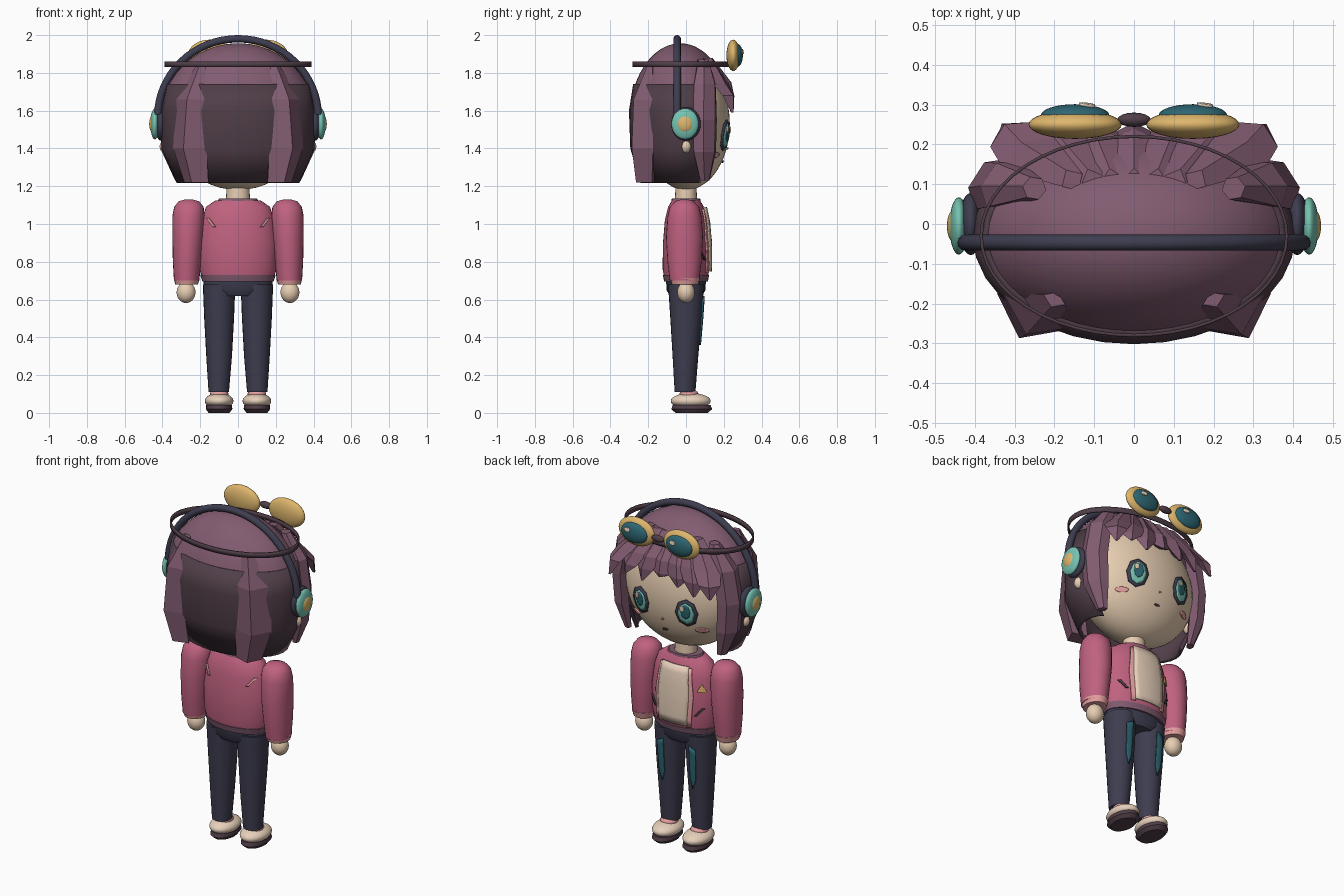
import bpy, bmesh, math
from mathutils import Matrix, Vector
from mathutils.bvhtree import BVHTree

cube = bpy.data.objects.get("Cube")
if cube:
    bpy.data.objects.remove(cube, do_unlink=True)


def mat(name, *rgb):
    lin = [(c / 255 / 12.92 if c < 11 else ((c / 255 + 0.055) / 1.055) ** 2.4) for c in rgb] + [1]
    m = bpy.data.materials.new(name)
    m.use_nodes = True
    m.diffuse_color = lin
    m.node_tree.nodes["Principled BSDF"].inputs["Base Color"].default_value = lin
    return m


HAIR = mat("plum_hair", 130, 92, 113)
DARK = mat("dark_plum", 80, 62, 72)
SKIN = mat("skin", 232, 206, 178)
CREAM = mat("cream", 240, 216, 194)
JACKET = mat("rose_jacket", 192, 98, 128)
PINK = mat("light_pink", 230, 160, 160)
NAVY = mat("navy", 62, 61, 80)
TEAL = mat("light_teal", 118, 196, 178)
DEEP = mat("deep_teal", 45, 102, 114)
GOLD = mat("gold", 222, 182, 108)


def finish(name, bm, m, smooth=True, thickness=0, recalc=True):
    if recalc:
        bmesh.ops.recalc_face_normals(bm, faces=bm.faces[:])
    me = bpy.data.meshes.new(name)
    bm.to_mesh(me)
    bm.free()
    me.materials.append(m)
    ob = bpy.data.objects.new(name, me)
    bpy.context.collection.objects.link(ob)
    if thickness:
        mod = ob.modifiers.new("thickness", 'SOLIDIFY')
        mod.thickness = thickness
        mod.offset = 0
    if smooth:
        bpy.ops.object.select_all(action='DESELECT')
        ob.select_set(True)
        bpy.context.view_layer.objects.active = ob
        bpy.ops.object.shade_smooth_by_angle(angle=math.radians(40))
    return ob


def cut(bm, point, normal):
    """Remove everything on the positive side of a plane."""
    bmesh.ops.bisect_plane(bm, geom=bm.verts[:] + bm.edges[:] + bm.faces[:],
                           plane_co=point, plane_no=normal, clear_outer=True)


def ball(name, loc, scale, m, cut_z=None, seg=32):
    bm = bmesh.new()
    bmesh.ops.create_uvsphere(bm, u_segments=seg, v_segments=seg // 2, radius=1)
    bm.transform(Matrix.Translation(loc) @ Matrix.Diagonal((*scale, 1)))
    if cut_z:
        cut(bm, (0, 0, cut_z), (0, 0, -1))
    return finish(name, bm, m)


def loft(name, rings, m, n=24, caps=True, smooth=True, thickness=0, outward=False, cut_y=None):
    """Skin stacked ellipses (x, y, z, rx, ry); outward turns ry away from the head."""
    bm = bmesh.new()
    loops = []
    for x, y, z, rx, ry in rings:
        yaw = math.atan2(y / 0.07, x / 0.16) - math.pi / 2 if outward else 0
        turn = Matrix.Rotation(yaw, 3, 'Z')
        loops.append([bm.verts.new(Vector((x, y, z)) + turn @ Vector(
            (rx * math.cos(2 * math.pi * i / n), ry * math.sin(2 * math.pi * i / n), 0))) for i in range(n)])
    for a, b in zip(loops, loops[1:]):
        for i in range(n):
            j = (i + 1) % n
            bm.faces.new((a[i], a[j], b[j], b[i]))
    if caps:
        bm.faces.new(loops[0])
        bm.faces.new(loops[-1])
    if cut_y:
        cut(bm, (0, cut_y, 0), (0, 1, 0))
    return finish(name, bm, m, smooth, thickness)


def decal(name, target, pts, m, side=1, lift=0.005):
    """Thin plate drawn in x, z and laid on the target's +y or -y surface."""
    tree = BVHTree.FromPolygons([v.co for v in target.data.vertices],
                                [p.vertices[:] for p in target.data.polygons])
    bm = bmesh.new()
    bm.faces.new([bm.verts.new((x, 0, z)) for x, z in pts])
    bmesh.ops.poke(bm, faces=bm.faces[:])
    bmesh.ops.subdivide_edges(bm, edges=bm.edges[:], cuts=3, use_grid_fill=True)
    for v in bm.verts:
        hit = tree.ray_cast(Vector((v.co.x, side * 2, v.co.z)), Vector((0, -side, 0)))[0]
        if hit:
            v.co = hit + Vector((0, side * lift, 0))
    return finish(name, bm, m, thickness=0.008)


def oval(x, z, rx, rz, n=16):
    return [(x + rx * math.sin(2 * math.pi * i / n), z + rz * math.cos(2 * math.pi * i / n)) for i in range(n)]


# Head and hair
face = ball("face", (0, 0, 1.53), (0.365, 0.232, 0.35), SKIN, seg=48)
ball("hair_cap", (0, -0.03, 1.55), (0.415, 0.27, 0.407), HAIR, cut_z=1.72, seg=48)
loft("back_hair", [(0, -0.03, 1.74, 0.37, 0.24), (0, -0.03, 1.6, 0.395, 0.262), (0, -0.03, 1.4, 0.395, 0.255),
                   (0, -0.03, 1.22, 0.315, 0.2)], DARK, n=32, caps=False, thickness=0.02, cut_y=0.07)
for s, tag in ((1, "left"), (-1, "right")):
    loft(tag + "_back_lock", [(s * 0.2, -0.19, 1.83, 0.03, 0.02), (s * 0.24, -0.215, 1.66, 0.1, 0.07),
                              (s * 0.255, -0.22, 1.4, 0.1, 0.075), (s * 0.22, -0.21, 1.22, 0.07, 0.06)],
         HAIR, n=4, smooth=False, outward=True)
    loft(tag + "_side_lock", [(s * 0.25, 0.09, 1.87, 0.03, 0.03), (s * 0.33, 0.1, 1.74, 0.07, 0.05),
                              (s * 0.36, 0.1, 1.55, 0.075, 0.05), (s * 0.35, 0.1, 1.38, 0.07, 0.045),
                              (s * 0.31, 0.1, 1.23, 0.03, 0.02)],
         HAIR, n=6, smooth=False, outward=True)
for k, (x, tip) in enumerate(((0, 1.66), (0.11, 1.61), (-0.11, 1.63), (0.21, 1.63),
                              (-0.21, 1.6), (0.31, 1.59), (-0.31, 1.61))):
    loft("bang_lock_%d" % (k + 1), [(x * 0.5, 0.11, 1.88, 0.03, 0.03),
                                    (x * 0.85, 0.205 - 0.3 * x * x, 1.75, 0.075, 0.035),
                                    (x, 0.225, 1.68, 0.06, 0.03), (x * 1.06, 0.245, tip, 0.008, 0.008)],
         HAIR, n=4, smooth=False, outward=True)

# Face details
for s, tag in ((1, "left"), (-1, "right")):
    x = s * 0.15
    decal(tag + "_eye_rim", face, oval(x, 1.47, 0.062, 0.082, 8), NAVY)
    decal(tag + "_iris", face, oval(x, 1.468, 0.045, 0.064, 8), TEAL, lift=0.009)
    decal(tag + "_pupil", face, oval(x, 1.48, 0.026, 0.042, 8), DEEP, lift=0.013)
    decal(tag + "_eye_glint", face, oval(x + 0.016, 1.5, 0.013, 0.017, 8), CREAM, lift=0.017)
    decal(tag + "_blush", face, oval(s * 0.215, 1.365, 0.032, 0.014), PINK)
    ball(tag + "_ear", (s * 0.385, 0, 1.41), (0.03, 0.028, 0.035), SKIN, seg=16)
decal("nose", face, oval(0, 1.4, 0.007, 0.006, 6), PINK)
decal("mouth", face, oval(0, 1.33, 0.018, 0.006, 8), DARK)

# Headphones
bpy.ops.mesh.primitive_torus_add(major_segments=64, minor_segments=12, major_radius=0.425, minor_radius=0.02)
tmp = bpy.context.object
bm = bmesh.new()
bm.from_mesh(tmp.data)
bpy.data.objects.remove(tmp, do_unlink=True)
bm.transform(Matrix.Translation((0, -0.047, 1.565)) @ Matrix.Diagonal((1, 1, 0.978, 1))
             @ Matrix.Rotation(math.pi / 2, 4, 'X'))
cut(bm, (0, 0, 1.58), (0, 0, -1))
finish("headband", bm, NAVY)
for s, tag in ((1, "left"), (-1, "right")):
    ball(tag + "_ear_cushion", (s * 0.41, 0, 1.53), (0.03, 0.078, 0.088), NAVY)
    ball(tag + "_ear_cup", (s * 0.44, -0.005, 1.53), (0.024, 0.072, 0.082), TEAL)
    ball(tag + "_ear_cup_cap", (s * 0.452, -0.005, 1.53), (0.018, 0.042, 0.046), GOLD)

# Goggles
loft("goggle_strap", [(0, -0.03, z, 0.384, 0.25) for z in (1.83, 1.86)], DARK, n=48, caps=False, thickness=0.008)
ball("goggle_bridge", (0, 0.262, 1.893), (0.042, 0.018, 0.02), DARK, seg=16)
for s, tag in ((1, "left"), (-1, "right")):
    x = s * 0.148
    ball(tag + "_goggle_frame", (x, 0.25, 1.893), (0.117, 0.036, 0.083), GOLD)
    lens = ball(tag + "_goggle_lens", (x, 0.273, 1.893), (0.086, 0.028, 0.06), DEEP)
    decal(tag + "_lens_glint", lens, oval(x + 0.03, 1.913, 0.02, 0.012), CREAM, lift=0.002)

# Torso and jacket
loft("neck", [(0, 0, 1.08, 0.065, 0.06), (0, 0, 1.22, 0.06, 0.055)], SKIN)
jacket = loft("jacket", [(0, 0, 0.70, 0.185, 0.112), (0, 0, 0.76, 0.204, 0.124), (0, 0, 0.9, 0.208, 0.122),
                         (0, 0, 1.02, 0.192, 0.112), (0, 0, 1.09, 0.17, 0.095), (0, 0, 1.125, 0.12, 0.075)], JACKET, n=40)
loft("jacket_hem", [(0, 0, 0.695, 0.188, 0.115), (0, 0, 0.73, 0.2, 0.123)], HAIR, n=40)
loft("collar", [(0, 0, 1.105, 0.115, 0.08), (0, 0, 1.135, 0.1, 0.075)], HAIR)
decal("shirt_front", jacket, [(-0.09, 0.75), (0.09, 0.75), (0.1, 0.92), (0.085, 1.09), (-0.085, 1.09), (-0.1, 0.92)],
      CREAM, lift=0.012)
decal("chest_badge", jacket, [(-0.18, 0.95), (-0.135, 0.95), (-0.157, 0.995)], GOLD)
for s, tag in ((1, "left"), (-1, "right")):
    decal(tag + "_lapel", jacket, [(s * a, z) for a, z in
                                   ((0.085, 0.74), (0.11, 0.74), (0.122, 0.92), (0.1, 1.08), (0.08, 1.08), (0.095, 0.92))],
          PINK, lift=0.008)
    slash = [(0.125, 0.0), (0.14, 0.0), (0.175, 0.045), (0.16, 0.045)]
    decal(tag + "_pocket_slash", jacket, [(s * a, 0.81 + b) for a, b in slash], DARK)
    decal(tag + "_back_slash", jacket, [(s * (a - 0.007), 0.985 + b) for a, b in slash], PINK, side=-1)

# Arms
for s, tag in ((1, "left"), (-1, "right")):
    loft(tag + "_sleeve", [(s * x, -0.008, z, rx, ry) for x, z, rx, ry in (
        (0.26, 1.13, 0.02, 0.02), (0.26, 1.12, 0.055, 0.05), (0.26, 1.09, 0.078, 0.078), (0.262, 1.04, 0.086, 0.09),
        (0.265, 0.93, 0.083, 0.098), (0.27, 0.8, 0.075, 0.09), (0.272, 0.7, 0.067, 0.078))], JACKET)
    loft(tag + "_cuff", [(s * 0.272, -0.005, 0.68, 0.06, 0.07), (s * 0.272, -0.005, 0.715, 0.069, 0.08)], PINK)
    ball(tag + "_hand", (s * 0.275, 0, 0.638), (0.05, 0.046, 0.056), SKIN)

# Trousers and shoes
loft("hips", [(0, 0, 0.62, 0.12, 0.085), (0, 0, 0.65, 0.18, 0.103), (0, 0, 0.71, 0.184, 0.106)], NAVY)
for s, tag in ((1, "left"), (-1, "right")):
    leg = loft(tag + "_leg", [(s * 0.1, 0, 0.68, 0.086, 0.095), (s * 0.1, 0, 0.5, 0.079, 0.083),
                              (s * 0.1, -0.003, 0.3, 0.068, 0.068), (s * 0.102, -0.005, 0.11, 0.054, 0.055)], NAVY)
    decal(tag + "_leg_stripe", leg, [(s * a, z) for a, z in
                                     ((0.085, 0.62), (0.125, 0.6), (0.12, 0.42), (0.1, 0.36), (0.085, 0.42))], DEEP)
    ball(tag + "_sock", (s * 0.1, 0.015, 0.1), (0.05, 0.05, 0.028), PINK, seg=16)
    ball(tag + "_shoe", (s * 0.1, 0.025, 0.063), (0.076, 0.106, 0.042), CREAM)
    loft(tag + "_sole", [(s * 0.1, 0.03, 0, 0.055, 0.085), (s * 0.1, 0.03, 0.02, 0.07, 0.108),
                         (s * 0.1, 0.03, 0.042, 0.068, 0.1)], DARK)
